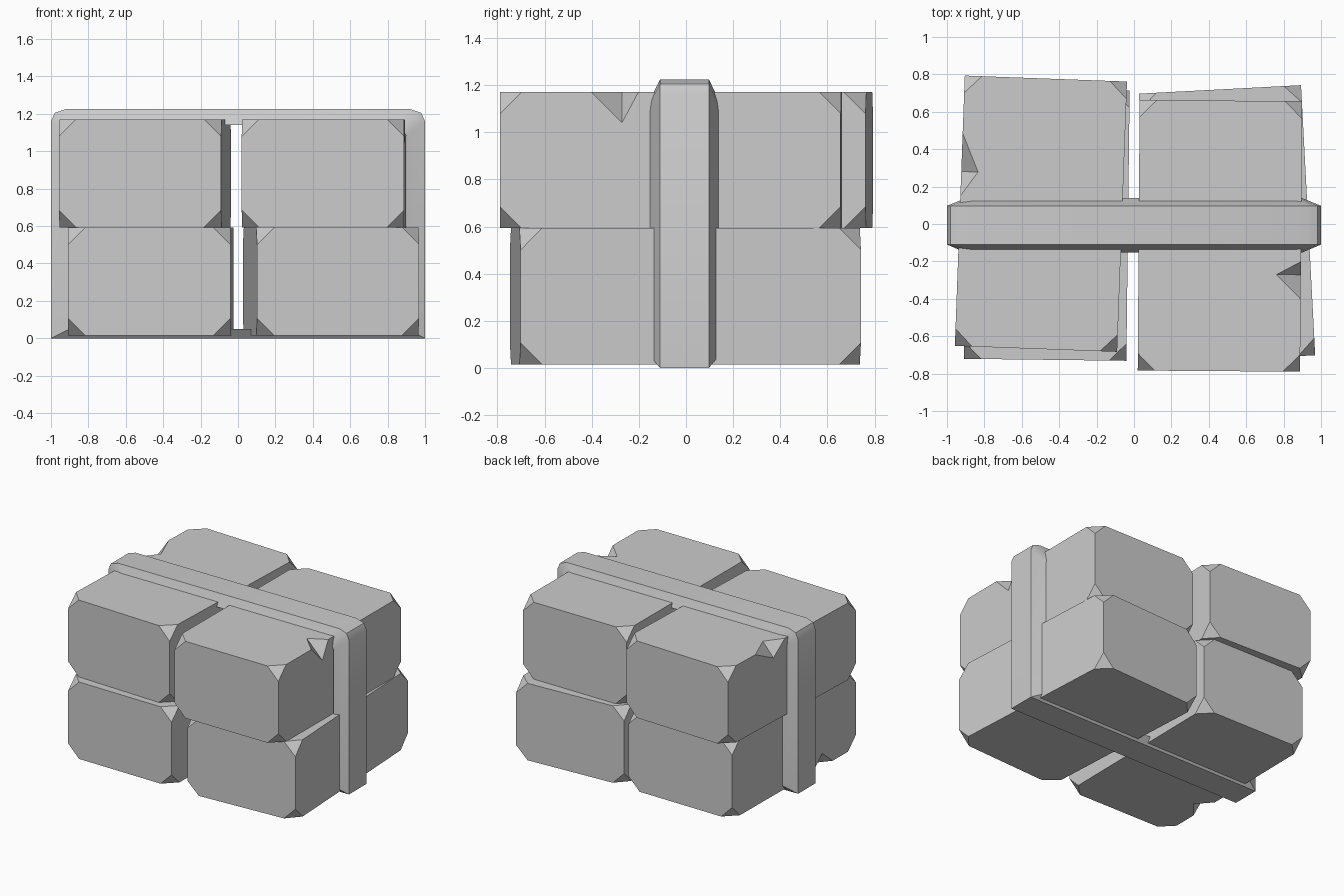
import bpy, bmesh, math
from mathutils import Vector

if "Cube" in bpy.data.objects:
    bpy.data.objects.remove(bpy.data.objects["Cube"])

W, D, H = 0.868, 1.446, 0.578   # block size
CUT = 0.092                     # corner chip size


def make_object(name, bm):
    bmesh.ops.recalc_face_normals(bm, faces=bm.faces[:])
    mesh = bpy.data.meshes.new(name)
    bm.to_mesh(mesh)
    bm.free()
    ob = bpy.data.objects.new(name, mesh)
    bpy.context.collection.objects.link(ob)
    return ob


def chip(block, sx, sz, y0, y_mid, y1, depth_x, depth_z):
    """Cut a wedge-shaped chip out of a long edge of a block."""
    x, z = sx * W / 2, sz * H / 2
    pts = [Vector((x, y0, z)), Vector((x, y1, z)),
           Vector((x - sx * depth_x, y_mid, z)), Vector((x, y_mid, z - sz * depth_z))]
    mid = (pts[2] + pts[3]) / 2
    bm = bmesh.new()
    v = [bm.verts.new(mid + (p - mid) * 1.5) for p in pts]
    for a, b, c in ((0, 1, 2), (0, 1, 3), (0, 2, 3), (1, 2, 3)):
        bm.faces.new((v[a], v[b], v[c]))
    cutter = make_object("chip_cutter", bm)
    cutter.hide_render = True
    cutter.location, cutter.rotation_euler = block.location, block.rotation_euler
    mod = block.modifiers.new("chip", 'BOOLEAN')
    mod.operation, mod.solver, mod.object = 'DIFFERENCE', 'EXACT', cutter
    bpy.context.view_layer.objects.active = block
    bpy.ops.object.modifier_apply(modifier=mod.name)
    bpy.data.objects.remove(cutter)


def block(name, x, y, z, angle):
    """Box with all eight corners cut off."""
    bm = bmesh.new()
    bmesh.ops.create_cube(bm, size=1)
    bmesh.ops.scale(bm, vec=(W, D, H), verts=bm.verts[:])
    bmesh.ops.bevel(bm, geom=bm.verts[:], offset=CUT, segments=1, affect='VERTICES')
    ob = make_object(name, bm)
    ob.location = (x, y, z)
    ob.rotation_euler.z = math.radians(angle)
    return ob


# Four loosely stacked blocks
low, high = 0.015 + H / 2, 1.171 - H / 2
lower_left = block("lower_left_block", -0.466, -0.003, low, -0.7)
lower_right = block("lower_right_block", 0.4975, -0.0025, low, 3.0)
upper_left = block("upper_left_block", -0.4975, 0.055, high, -2.1)
upper_right = block("upper_right_block", 0.459, -0.0635, high, -0.4)

# Chipped edges
chip(upper_left, -1, 1, 0.08, 0.21, 0.415, 0.09, 0.10)
chip(upper_right, 1, 1, -0.335, -0.205, -0.135, 0.13, 0.13)
chip(lower_left, -1, -1, -0.45, -0.33, -0.22, 0.10, 0.10)

# Strap around the stack: narrow outer loop, wider inner loop
outer_half = [(1.0, 0.0), (1.0, 1.16), (0.98, 1.205), (0.92, 1.225)]
inner_half = [(0.90, 0.05), (0.90, 1.08), (0.88, 1.12), (0.83, 1.14)]
rings = [(outer_half, -0.11), (outer_half, 0.097), (inner_half, 0.138), (inner_half, -0.152)]
bm = bmesh.new()
loops = []
for half, y in rings:
    pts = half + [(-x, z) for x, z in reversed(half)]
    loops.append([bm.verts.new((x, y, z)) for x, z in pts])
n = len(loops[0])
for r in range(4):
    a, b = loops[r], loops[(r + 1) % 4]
    for i in range(n):
        j = (i + 1) % n
        bm.faces.new((a[i], a[j], b[j], b[i]))
strap = make_object("strap", bm)
bpy.ops.object.select_all(action='DESELECT')
strap.select_set(True)
bpy.context.view_layer.objects.active = strap
bpy.ops.object.shade_smooth_by_angle(angle=math.radians(40))
